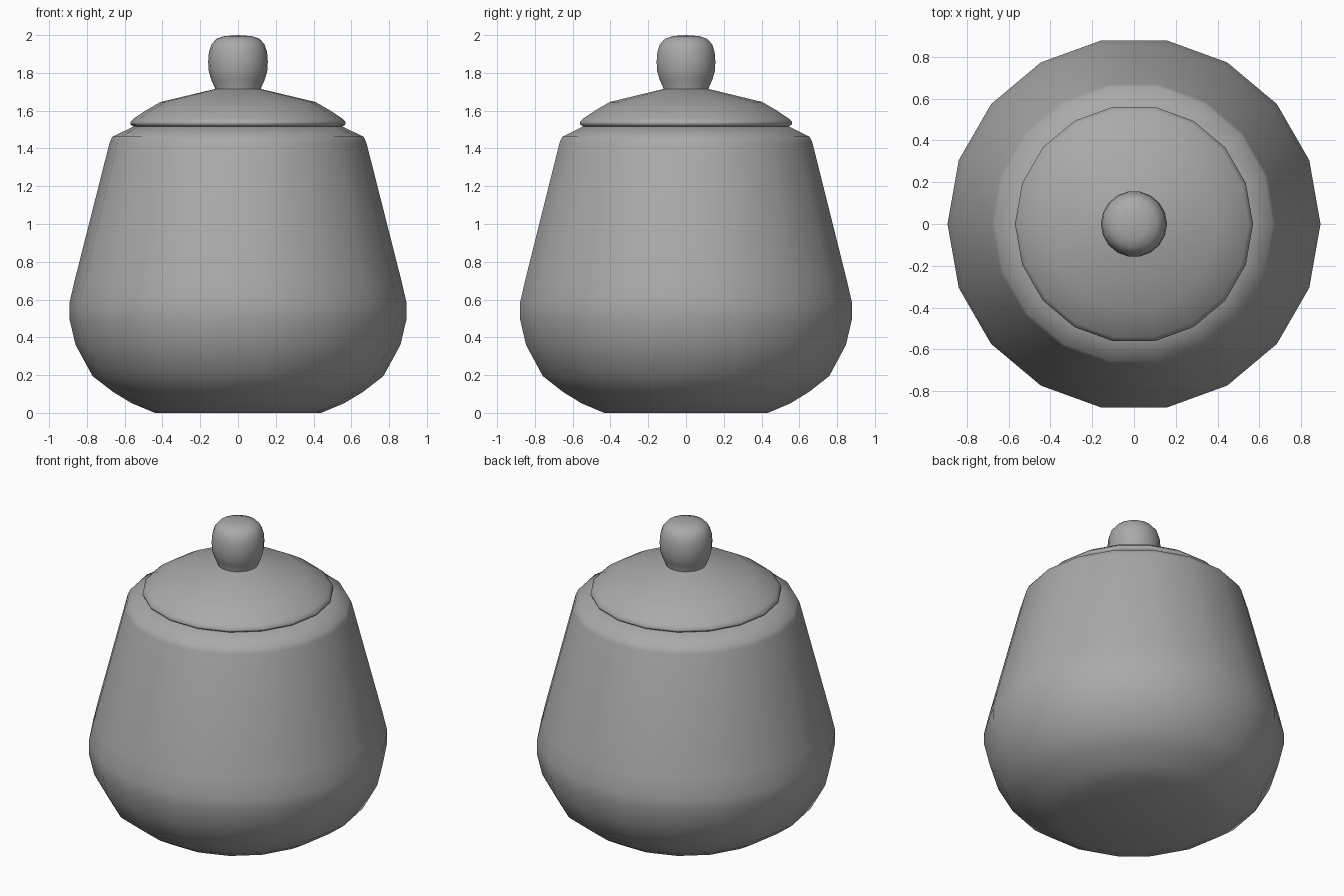
import bpy
import bmesh
from math import cos, sin, tau, radians

if "Cube" in bpy.data.objects:
    bpy.data.objects.remove(bpy.data.objects["Cube"])

SIDES = 18

grey = bpy.data.materials.new("plain grey")
grey.use_nodes = True
colour = (0.4, 0.4, 0.4, 1)
grey.diffuse_color = colour
grey.node_tree.nodes["Principled BSDF"].inputs["Base Color"].default_value = colour


def turned(name, profile, smooth_angle):
    """Revolve a (radius, height) profile; a zero radius closes to a point."""
    bm = bmesh.new()
    rings = []
    for r, z in profile:
        count = SIDES if r > 0 else 1
        rings.append([bm.verts.new((r * cos(tau * i / SIDES), r * sin(tau * i / SIDES), z))
                      for i in range(count)])
    for low, high in zip(rings, rings[1:]):
        for i in range(SIDES):
            j = (i + 1) % SIDES
            corners = [low[i % len(low)], low[j % len(low)],
                       high[j % len(high)], high[i % len(high)]]
            bm.faces.new(list(dict.fromkeys(corners)))
    bmesh.ops.recalc_face_normals(bm, faces=bm.faces)
    mesh = bpy.data.meshes.new(name)
    bm.to_mesh(mesh)
    bm.free()
    mesh.materials.append(grey)
    obj = bpy.data.objects.new(name, mesh)
    bpy.context.collection.objects.link(obj)
    bpy.ops.object.select_all(action="DESELECT")
    obj.select_set(True)
    bpy.context.view_layer.objects.active = obj
    bpy.ops.object.shade_smooth_by_angle(angle=radians(smooth_angle))


# Rounded pot with a sloping shoulder and an inner lip under the lid
turned("pot", [(0, 0), (0.44, 0), (0.56, 0.05), (0.66, 0.11), (0.77, 0.195),
               (0.86, 0.36), (0.893, 0.5), (0.893, 0.58), (0.865, 0.7),
               (0.68, 1.43), (0.665, 1.462), (0.555, 1.515), (0.52, 1.515),
               (0.5, 1.48), (0, 1.48)], 75)

# Domed lid with a rounded edge
turned("lid", [(0, 1.517), (0.553, 1.517), (0.57, 1.527), (0.57, 1.541),
               (0.55, 1.56), (0.49, 1.6), (0.41, 1.646), (0.12, 1.715),
               (0, 1.725)], 75)

# Bulbous knob on the lid
turned("knob", [(0, 1.7), (0.12, 1.7), (0.122, 1.72), (0.142, 1.765),
                (0.155, 1.81), (0.158, 1.86), (0.154, 1.91), (0.141, 1.95),
                (0.115, 1.98), (0.07, 1.995), (0, 2.0)], 75)
